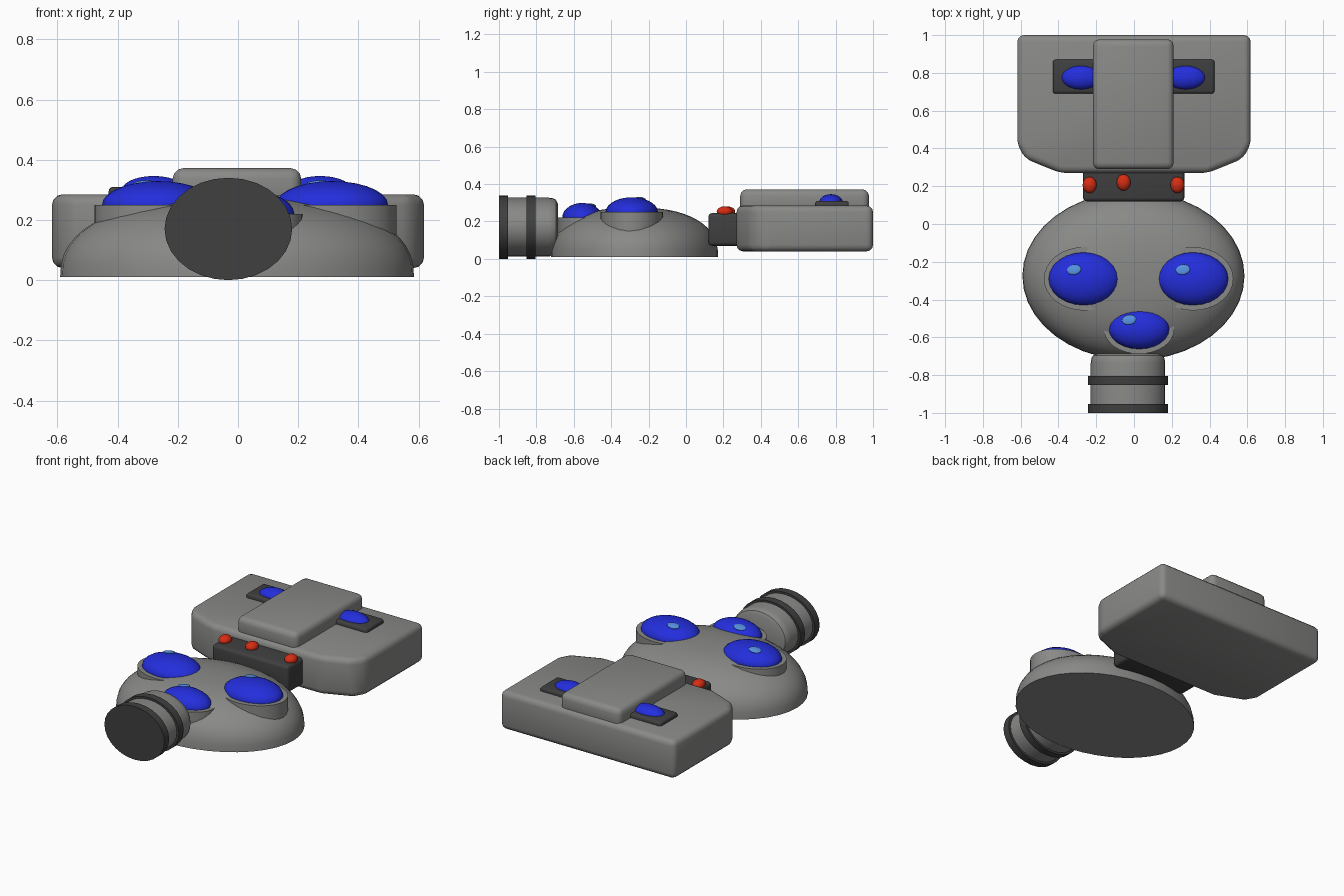
import bpy, math

if "Cube" in bpy.data.objects:
    bpy.data.objects.remove(bpy.data.objects["Cube"])


def material(name, rgb):
    m = bpy.data.materials.new(name)
    m.diffuse_color = (*rgb, 1)
    m.use_nodes = True
    m.node_tree.nodes["Principled BSDF"].inputs["Base Color"].default_value = m.diffuse_color
    return m


GREY = material("grey", (0.25, 0.255, 0.245))
DARK = material("dark grey", (0.05, 0.05, 0.05))
BLUE = material("blue", (0.017, 0.027, 0.72))
PALE = material("pale blue", (0.09, 0.28, 0.72))
RED = material("red", (0.68, 0.026, 0.006))


def mesh(name, verts, faces, mat, bevel=0.0, segs=3):
    """Mesh object with optional bevel and smooth-by-angle shading."""
    me = bpy.data.meshes.new(name)
    me.from_pydata(verts, [], faces)
    me.materials.append(mat)
    ob = bpy.data.objects.new(name, me)
    bpy.context.collection.objects.link(ob)
    bpy.ops.object.select_all(action='DESELECT')
    ob.select_set(True)
    bpy.context.view_layer.objects.active = ob
    if bevel:
        mod = ob.modifiers.new("bevel", 'BEVEL')
        mod.width, mod.segments = bevel, segs
        mod.limit_method = 'ANGLE'
        mod.angle_limit = math.radians(20)
        bpy.ops.object.modifier_apply(modifier=mod.name)
    bpy.ops.object.shade_smooth_by_angle(angle=math.radians(35))
    return ob


def lathe(name, profile, centre, radii, mat, n=32, axis='Z'):
    """Elliptical lathe: profile of (radius factor, height), capped at both ends."""
    cx, cy, cz = centre
    verts, faces = [], []
    for r, h in profile:
        for i in range(n):
            a = 2 * math.pi * i / n
            u, v = r * radii[0] * math.cos(a), r * radii[1] * math.sin(a)
            # along Y the ring runs in x and z, pointing towards -y
            verts.append((cx + u, cy + v, cz + h) if axis == 'Z' else (cx + u, cy - h, cz + v))
    for k in range(len(profile) - 1):
        for i in range(n):
            j = (i + 1) % n
            faces.append((k * n + i, k * n + j, (k + 1) * n + j, (k + 1) * n + i))
    faces.append(tuple(reversed(range(n))))
    faces.append(tuple(range((len(profile) - 1) * n, len(profile) * n)))
    return mesh(name, verts, faces, mat)


def prism(name, outline, z0, z1, mat, bevel):
    n = len(outline)
    verts = [(x, y, z) for z in (z0, z1) for x, y in outline]
    faces = [tuple(reversed(range(n))), tuple(range(n, 2 * n))]
    faces += [(i, (i + 1) % n, n + (i + 1) % n, n + i) for i in range(n)]
    return mesh(name, verts, faces, mat, bevel)


def box(name, x0, x1, y0, y1, z0, z1, mat, bevel):
    return prism(name, [(x0, y0), (x1, y0), (x1, y1), (x0, y1)], z0, z1, mat, bevel)


def ball(name, centre, radii, mat, tilt=(0, 0, 0)):
    bpy.ops.mesh.primitive_uv_sphere_add(segments=24, ring_count=14, location=centre, rotation=tilt)
    ob = bpy.context.object
    ob.name, ob.scale = name, radii
    ob.data.materials.append(mat)
    bpy.ops.object.shade_smooth()
    return ob


# Domed face with a flat underside
dome = []
for k in range(15):
    t = math.pi / 2 * k / 14
    dome.append((max(math.cos(t) ** (2 / 2.4), 0.004), 0.265 * math.sin(t) ** (2 / 2.4)))
lathe("face_dome", dome, (-0.003, -0.275, 0.01), (0.588, 0.447), GREY, 40)

# Front eyes: rim, lens and small highlight
for name, x, y, z, rx, ry, rim_x, rim_y in (
        ("left_eye", -0.265, -0.29, 0.25, 0.187, 0.14, 0.212, 0.168),
        ("right_eye", 0.312, -0.29, 0.25, 0.187, 0.14, 0.214, 0.168),
        ("lower_eye", 0.027, -0.555, 0.22, 0.16, 0.107, 0.187, 0.133)):
    lathe(name + "_rim", [(1, 0.09 - z), (1, 0)], (x, y, z), (rim_x, rim_y), GREY)
    ball(name, (x, y, z), (rx, ry, 0.079), BLUE)
    dx, dy = -0.053, 0.048
    hz = z + 0.079 * math.sqrt(1 - (dx / rx) ** 2 - (dy / ry) ** 2)
    ball(name + "_highlight", (x + dx, y + dy, hz), (0.038, 0.027, 0.009), PALE,
         (-0.21, -0.12, 0.15))

# Snout barrel with two dark bands
lathe("snout_barrel", [(0.8, -0.01), (0.93, 0), (0.98, 0.015), (1, 0.04), (1, 0.295)],
      (-0.032, -0.695, 0.17), (0.197, 0.157), GREY, 32, 'Y')
for i, y in enumerate((-0.805, -0.952)):
    lathe(f"snout_band_{i + 1}", [(1, 0), (1, 0.048)], (-0.032, y, 0.17), (0.212, 0.17), DARK, 28, 'Y')

# Dark neck block with red studs
box("neck_block", -0.27, 0.267, 0.12, 0.40, 0.07, 0.245, DARK, 0.02)
for i, (x, y) in enumerate(((-0.235, 0.207), (-0.055, 0.22), (0.23, 0.207))):
    ball(f"red_stud_{i + 1}", (x, y, 0.252), (0.037, 0.043, 0.029), RED)

# Rear pack with tapered front corners
half = [(0.39, 0.27), (0.575, 0.345), (0.618, 0.42), (0.618, 1.0)]
outline = half + [(-x, y) for x, y in reversed(half)]
prism("rear_pack", outline, 0.04, 0.285, GREY, 0.035)

# Raised centre spine, dark slot and the two rear eyes
box("centre_spine", -0.217, 0.21, 0.29, 0.978, 0.24, 0.372, GREY, 0.035)
box("rear_slot", -0.43, 0.426, 0.69, 0.87, 0.25, 0.31, DARK, 0.015)
for name, x in (("rear_left_eye", -0.28), ("rear_right_eye", 0.273)):
    ball(name, (x, 0.775, 0.30), (0.105, 0.064, 0.046), BLUE)
